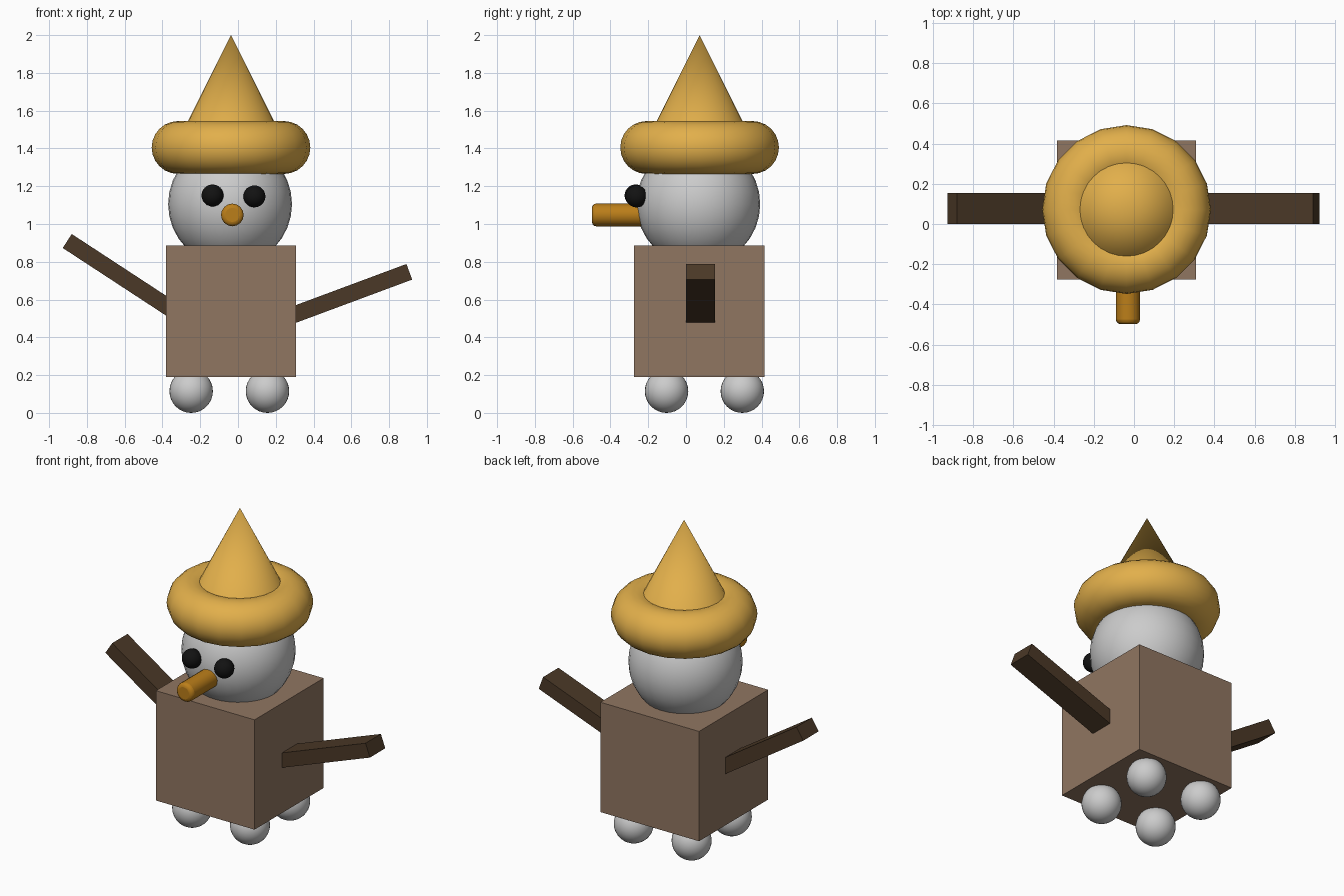
import bpy
from math import radians, sin, cos, pi
from mathutils import Vector

if "Cube" in bpy.data.objects:
    bpy.data.objects.remove(bpy.data.objects["Cube"])


def material(name, rgb):
    m = bpy.data.materials.new(name)
    m.diffuse_color = (*rgb, 1)
    m.use_nodes = True
    m.node_tree.nodes["Principled BSDF"].inputs["Base Color"].default_value = m.diffuse_color
    return m


GOLD = material("straw", (0.76, 0.43, 0.07))
TAN = material("tan", (0.28, 0.18, 0.12))
WOOD = material("wood", (0.07, 0.04, 0.02))
ORANGE = material("orange", (0.50, 0.21, 0.01))
BLACK = material("black", (0.006, 0.006, 0.006))

CX, CY = -0.037, 0.07   # shared axis of body, head and hat


def finish(name, mat=None, smooth=True):
    ob = bpy.context.object
    ob.name = name
    if mat:
        ob.data.materials.append(mat)
    if smooth:
        bpy.ops.object.shade_smooth_by_angle(angle=radians(40))
    return ob


def ball(name, loc, r, mat=None):
    bpy.ops.mesh.primitive_uv_sphere_add(segments=32, ring_count=16, radius=r, location=loc)
    return finish(name, mat)


def box(name, loc, size, mat, tilt=0.0):
    bpy.ops.mesh.primitive_cube_add(size=1, location=loc, rotation=(0, tilt, 0))
    bpy.context.object.scale = size
    return finish(name, mat, smooth=False)


# Body and four feet
box("body", (CX, CY, 0.538), (0.69, 0.69, 0.694), TAN)
for x, side in ((-0.248, "left"), (0.156, "right")):
    for y, end in ((-0.103, "front"), (0.298, "back")):
        ball(f"{end}_{side}_foot", (x, y, 0.115), 0.115)

# Head and eyes
ball("head", (CX - 0.005, CY - 0.005, 1.105), 0.328)
ball("left_eye", (-0.135, -0.267, 1.151), 0.058, BLACK)
ball("right_eye", (0.087, -0.262, 1.146), 0.058, BLACK)

# Nose with a rounded tip
bpy.ops.mesh.primitive_cylinder_add(vertices=16, radius=0.06, depth=0.36,
                                    location=(-0.03, -0.318, 1.048), rotation=(pi / 2, 0, 0))
bevel = bpy.context.object.modifiers.new("round", 'BEVEL')
bevel.width, bevel.segments = 0.022, 3
bevel.limit_method, bevel.angle_limit = 'ANGLE', radians(40)
finish("nose", ORANGE)


# Arms: placed by the centre of the outer end and the upward angle
def arm(name, tip, angle, sign, length=0.8):
    a = radians(angle)
    centre = Vector(tip) - Vector((sign * cos(a), 0, sin(a))) * (length / 2)
    box(name, centre, (length, 0.153, 0.088), WOOD, -sign * a)


arm("left_arm", (-0.904, 0.077, 0.91), 33.2, -1)
arm("right_arm", (0.907, 0.077, 0.747), 20.4, 1)

# Hat: thick round brim and pointed crown
bpy.ops.mesh.primitive_torus_add(major_segments=20, minor_segments=24, major_radius=0.28,
                                 minor_radius=0.14, location=(CX, CY + 0.002, 1.405))
finish("hat_brim", GOLD)
bpy.ops.mesh.primitive_cone_add(vertices=32, radius1=0.3, depth=0.6,
                                location=(CX, CY + 0.002, 1.7))
finish("hat_crown", GOLD)
